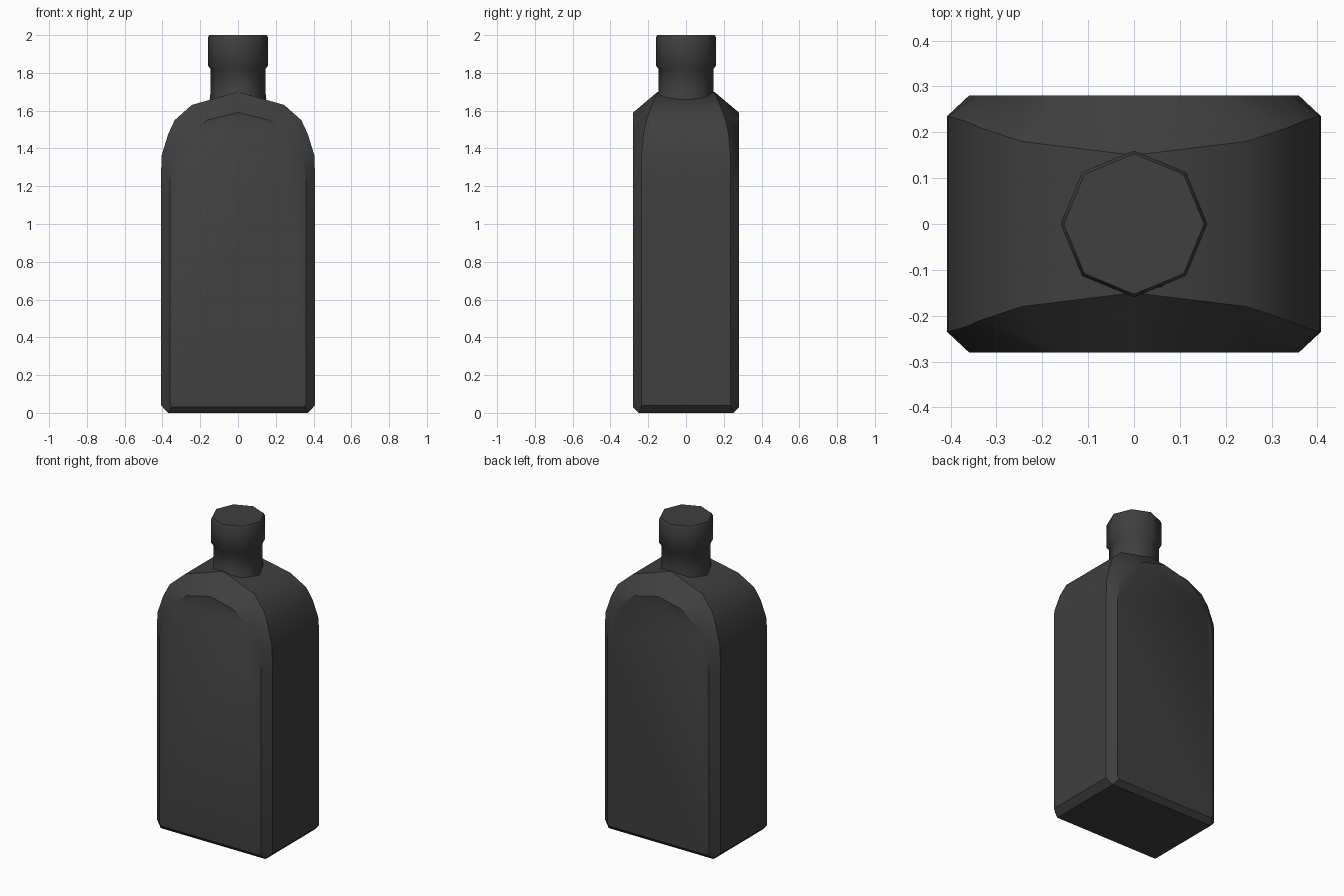
import bpy, bmesh, math

cube = bpy.data.objects.get("Cube")
if cube:
    bpy.data.objects.remove(cube)

charcoal = bpy.data.materials.new("charcoal")
charcoal.use_nodes = True
COLOUR = (0.05, 0.05, 0.05, 1)
charcoal.diffuse_color = COLOUR
charcoal.node_tree.nodes["Principled BSDF"].inputs["Base Color"].default_value = COLOUR


def finish(bm, name, sharp_angle):
    """Shade smooth, keeping edges sharper than the angle."""
    bmesh.ops.recalc_face_normals(bm, faces=bm.faces)
    for f in bm.faces:
        f.smooth = True
    for e in bm.edges:
        if e.calc_face_angle(0) > math.radians(sharp_angle):
            e.smooth = False
    mesh = bpy.data.meshes.new(name)
    bm.to_mesh(mesh)
    bm.free()
    mesh.materials.append(charcoal)
    obj = bpy.data.objects.new(name, mesh)
    bpy.context.collection.objects.link(obj)


def bridge(bm, a, b):
    n = len(a)
    for i in range(n):
        j = (i + 1) % n
        bm.faces.new((a[i], a[j], b[j], b[i]))


def mirrored(half):
    """Close a right-hand outline, bottom to top centre, on the left."""
    return half + [(-x, y, z) for x, y, z in reversed(half[:-1])]


# Arched flat panel and the wider shoulder outline behind it (x, y, z)
PANEL = [(x, 0.28, z) for x, z in (
    (0.35, 0.03), (0.36, 0.05), (0.36, 1.22), (0.345, 1.36),
    (0.31, 1.425), (0.26, 1.48), (0.165, 1.55), (0, 1.59))]
SHOULDER = [
    (0.37, 0.25, 0), (0.408, 0.235, 0.04), (0.408, 0.235, 1.22), (0.405, 0.235, 1.36),
    (0.37, 0.225, 1.475), (0.335, 0.21, 1.55), (0.245, 0.18, 1.63), (0, 0.15, 1.7)]

# Body
bm = bmesh.new()
rings = []
for outline, side in ((PANEL, -1), (SHOULDER, -1), (SHOULDER, 1), (PANEL, 1)):
    rings.append([bm.verts.new((x, side * y, z)) for x, y, z in mirrored(outline)])
for a, b in zip(rings, rings[1:]):
    bridge(bm, a, b)
panels = [bm.faces.new(rings[0]), bm.faces.new(rings[-1])]
panel_edges = [e for f in panels for e in f.edges]
for e in panel_edges:
    e.tag = True
# Separate the panel rims so they shade flat
bmesh.ops.split_edges(bm, edges=panel_edges)
bmesh.ops.recalc_face_normals(bm, faces=bm.faces)
bmesh.ops.remove_doubles(bm, verts=bm.verts, dist=0.0001)
for f in bm.faces:
    f.smooth = True
finish(bm, "bottle_body", 38)

# Eight-sided neck with a wider cap
bm = bmesh.new()
rings = []
for r, z in ((0.15, 1.66), (0.145, 1.7), (0.145, 1.82), (0.16, 1.84),
             (0.16, 1.985), (0.153, 2.0)):
    rings.append([bm.verts.new((r * math.sin(k * math.pi / 4),
                                -r * math.cos(k * math.pi / 4), z)) for k in range(8)])
for a, b in zip(rings, rings[1:]):
    bridge(bm, a, b)
bm.faces.new(rings[-1])
bm.faces.new(rings[0])
rings[0][0].co.y = -0.185  # pulled-out front foot of the neck
finish(bm, "neck_and_cap", 55)
